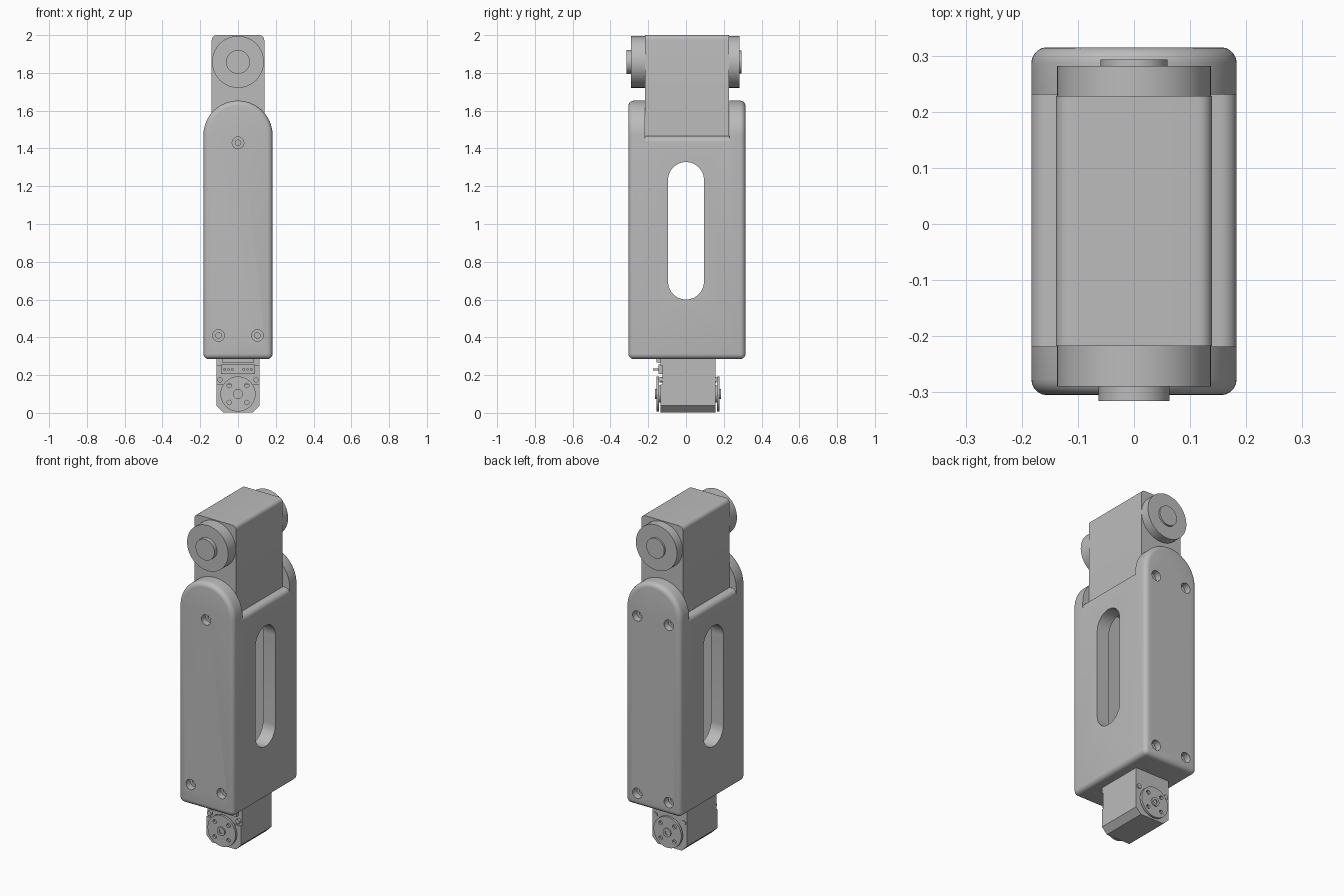
import bpy, bmesh, math

cube = bpy.data.objects.get("Cube")
if cube:
    bpy.data.objects.remove(cube, do_unlink=True)

grey = bpy.data.materials.new("mid grey")
grey.use_nodes = True
grey.diffuse_color = (0.5, 0.5, 0.5, 1)
grey.node_tree.nodes["Principled BSDF"].inputs["Base Color"].default_value = (0.5, 0.5, 0.5, 1)


def arc(cx, cz, r, start, end, n):
    angles = [math.radians(start + (end - start) * i / n) for i in range(n + 1)]
    return [(cx + r * math.cos(a), cz + r * math.sin(a)) for a in angles]


def circle(cx, cz, r, n=40):
    return arc(cx, cz, r, 0, 360, n)[:-1]


def box(x0, x1, z0, z1):
    return [(x0, z0), (x1, z0), (x1, z1), (x0, z1)]


def prism(name, outline, start, end, axis="Y", bevel=0):
    """Extrude a closed outline (side, height) along Y, or along X."""
    bm = bmesh.new()
    rings = []
    for d in (start, end):
        rings.append([bm.verts.new((p, d, z) if axis == "Y" else (d, p, z)) for p, z in outline])
    n = len(outline)
    for ring in rings:
        bm.faces.new(ring)
    for i in range(n):
        j = (i + 1) % n
        bm.faces.new((rings[0][i], rings[0][j], rings[1][j], rings[1][i]))
    bmesh.ops.recalc_face_normals(bm, faces=bm.faces)
    if bevel:
        sharp = [e for e in bm.edges if e.calc_face_angle(0) > 0.7]
        bmesh.ops.bevel(bm, geom=sharp, offset=bevel, segments=5, profile=0.5, affect="EDGES")
    mesh = bpy.data.meshes.new(name)
    bm.to_mesh(mesh)
    bm.free()
    mesh.materials.append(grey)
    ob = bpy.data.objects.new(name, mesh)
    bpy.context.collection.objects.link(ob)
    return ob


def activate(ob):
    bpy.ops.object.select_all(action="DESELECT")
    ob.select_set(True)
    bpy.context.view_layer.objects.active = ob


def cut(ob, *args, **kw):
    cutter = prism("cutter", *args, **kw)
    cutter.hide_render = True
    mod = ob.modifiers.new("cut", "BOOLEAN")
    mod.operation, mod.solver, mod.object = "DIFFERENCE", "EXACT", cutter
    activate(ob)
    bpy.ops.object.modifier_apply(modifier=mod.name)
    bpy.data.objects.remove(cutter, do_unlink=True)


# Arched housing with rounded edges
W, FRONT, BACK = 0.183, -0.305, 0.315
outline = [(-W, 0.285), (W, 0.285)] + arc(0, 1.47, W, 0, 180, 40)
housing = prism("housing", outline, FRONT, BACK, bevel=0.028)

# Saddle between the two ears, with softened outer rims
rim_right = arc(0.153, 1.435, 0.03, 90, 0, 6)
rim_left = [(-x, z) for x, z in reversed(rim_right)]
saddle = [(-0.3, 1.435)] + rim_left + rim_right + [(0.3, 1.435), (0.3, 1.8), (-0.3, 1.8)]
cut(housing, saddle, -0.218, 0.231)

# Inner cavity and the long slot through both sides
cut(housing, box(-0.1, 0.1, 0.55, 1.39), -0.115, 0.115)
slot = arc(0, 1.233, 0.095, 0, 180, 24) + arc(0, 0.695, 0.095, 180, 360, 24)
cut(housing, slot, -0.3, 0.3, axis="X")

# Counterbored screw holes
front_holes = [(0, 1.43), (-0.103, 0.41), (0.103, 0.41)]
back_holes = [(s * 0.105, z) for s in (-1, 1) for z in (1.43, 0.36)]
for holes, face, inward in ((front_holes, FRONT, 1), (back_holes, BACK, -1)):
    for x, z in holes:
        cut(housing, circle(x, z, 0.031, 24), face - inward * 0.05, face + inward * 0.04)
        cut(housing, circle(x, z, 0.015, 16), face, face + inward * 0.08)

# Upper motor block with hubs on both ends
upper = [(-0.139, 1.46), (0.139, 1.46)]
upper += arc(0.114, 1.975, 0.025, 0, 90, 6) + arc(-0.114, 1.975, 0.025, 90, 180, 6)
parts = [housing, prism("upper_motor", upper, -0.217, 0.228)]
for name, r, y0, y1 in (("front_hub", 0.137, -0.29, -0.217), ("front_hub_cap", 0.063, -0.315, -0.29),
                        ("back_hub", 0.137, 0.228, 0.282), ("back_hub_cap", 0.06, 0.282, 0.293)):
    parts.append(prism(name, circle(0, 1.858, r, 64), y0, y1))

# Lower motor with chamfered bottom corners
lower = [(-0.08, 0.003), (0.08, 0.003), (0.115, 0.038), (0.115, 0.3),
         (-0.115, 0.3), (-0.115, 0.038)]
core = prism("lower_motor", lower, -0.135, 0.155)
cut(core, box(-0.2, 0.2, 0.15, 0.25), -0.2, -0.125)
parts.append(core)

# Horn discs at both ends of the lower motor
for name, face, s in (("front", -0.135, -1), ("back", 0.155, 1)):
    horn = prism(name + "_horn", circle(0, 0.1, 0.093, 48), face + s * 0.008, face + s * 0.022)
    for x in (-0.046, 0.046):
        for z in (0.055, 0.145):
            cut(horn, circle(x, z, 0.012, 16), face - 0.05, face + 0.05)
    parts.append(horn)
    parts.append(prism(name + "_horn_axle", circle(0, 0.1, 0.045, 32), face, face + s * 0.01))
    boss = prism(name + "_horn_boss", circle(0, 0.1, 0.026, 24), face + s * 0.02, face + s * 0.03)
    cut(boss, circle(0, 0.1, 0.012, 16), face + s * 0.024, face + s * 0.05)
    parts.append(boss)
    for side in (-1, 1):
        parts.append(prism(name + "_case_screw", circle(side * 0.095, 0.175, 0.014, 16),
                           face - s * 0.015, face + s * 0.006))

# Cable connectors with pins
parts.append(prism("connector_strip", box(-0.09, 0.09, 0.205, 0.255), -0.145, -0.12))
parts.append(prism("connector_shelf", box(-0.085, 0.085, 0.268, 0.29), -0.155, -0.12))
for side in (-1, 1):
    for i in range(3):
        x = side * (0.03 + i * 0.02)
        parts.append(prism("connector_pin", box(x - 0.006, x + 0.006, 0.224, 0.236), -0.175, -0.14))

for ob in parts:
    activate(ob)
    bpy.ops.object.shade_smooth_by_angle(angle=math.radians(30))
